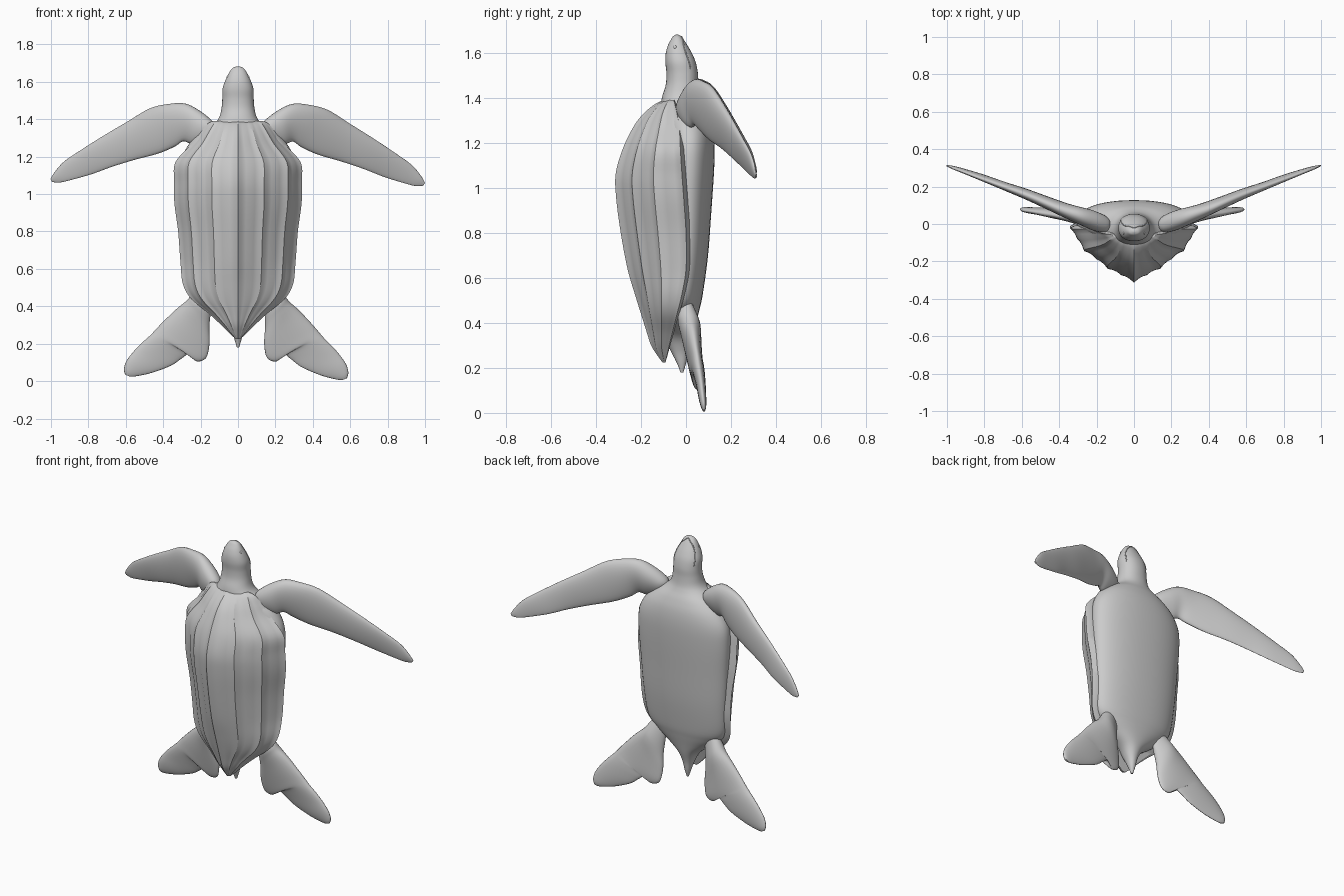
import bpy, bmesh
from math import sin, cos, pi, copysign
from mathutils import Vector, Matrix

if "Cube" in bpy.data.objects:
    bpy.data.objects.remove(bpy.data.objects["Cube"])


def spline(rows, k=5):
    """Catmull-Rom interpolation through rows of numbers."""
    out = []
    for i in range(len(rows) - 1):
        p = [rows[max(i - 1, 0)], rows[i], rows[i + 1], rows[min(i + 2, len(rows) - 1)]]
        for j in range(k):
            t = j / k
            out.append([0.5 * (2 * b + (c - a) * t + (2 * a - 5 * b + 4 * c - d) * t * t
                               + (3 * b - a - 3 * c + d) * t ** 3) for a, b, c, d in zip(*p)])
    return out + [list(rows[-1])]


def loft(name, rings, angle=40, turn=0, pivot=(0, 0, 0)):
    bm = bmesh.new()
    loops = [[bm.verts.new(p) for p in r] for r in rings]
    n = len(loops[0])
    for a, b in zip(loops, loops[1:]):
        for i in range(n):
            bm.faces.new((a[i], a[(i + 1) % n], b[(i + 1) % n], b[i]))
    bm.faces.new(loops[0])
    bm.faces.new(loops[-1])
    bmesh.ops.recalc_face_normals(bm, faces=bm.faces)
    if turn:
        bmesh.ops.rotate(bm, verts=bm.verts, cent=pivot, matrix=Matrix.Rotation(turn, 3, 'Y'))
    me = bpy.data.meshes.new(name)
    bm.to_mesh(me)
    bm.free()
    ob = bpy.data.objects.new(name, me)
    bpy.context.collection.objects.link(ob)
    bpy.ops.object.select_all(action='DESELECT')
    ob.select_set(True)
    bpy.context.view_layer.objects.active = ob
    bpy.ops.object.shade_smooth_by_angle(angle=angle * pi / 180)
    return ob


# Body, tail, neck and head: z, half width, front y, back y
body_rows = [
    (.18, .006, -.025, -.012), (.22, .018, -.04, .0), (.28, .035, -.07, .012),
    (.34, .07, -.10, .03), (.40, .15, -.12, .045), (.46, .225, -.12, .06),
    (.53, .268, -.11, .075), (.70, .285, -.10, .098), (.90, .298, -.10, .113),
    (1.08, .308, -.10, .125), (1.19, .30, -.10, .127), (1.27, .26, -.10, .118),
    (1.33, .20, -.105, .098), (1.375, .13, -.11, .075), (1.41, .101, -.105, .062),
    (1.46, .088, -.09, .055), (1.51, .084, -.087, .053), (1.56, .083, -.092, .043),
    (1.60, .071, -.09, .026), (1.635, .055, -.08, .006), (1.66, .041, -.067, -.01),
    (1.675, .027, -.057, -.022), (1.682, .008, -.045, -.033)]


def body_ring(row, n=48):
    z, w, f, b = row
    ring = []
    for i in range(n):
        c, s = cos(2 * pi * i / n), sin(2 * pi * i / n)
        ring.append((w * copysign(abs(c) ** .92, c),
                     (f + b) / 2 + (b - f) / 2 * copysign(abs(s) ** .92, s), z))
    return ring


body = loft("body_and_head", [body_ring(r) for r in spline(body_rows)], 60)

# Ridged carapace: z, half width, keel y, rim y
shell_rows = [
    (1.392, .13, -.095, -.055), (1.375, .165, -.135, -.05), (1.33, .20, -.19, -.04),
    (1.27, .245, -.235, -.03), (1.17, .335, -.283, -.025), (1.06, .341, -.313, -.018),
    (.95, .34, -.31, -.01), (.80, .32, -.29, .0), (.64, .308, -.26, .0),
    (.52, .295, -.225, -.02), (.44, .25, -.20, -.04), (.36, .155, -.175, -.06),
    (.30, .09, -.155, -.075), (.255, .045, -.127, -.085), (.225, .012, -.105, -.092)]
ridges = [(0, 1), (.41, .75), (.78, .43), (1, 0)]


def shell_ring(row):
    z, w, d, r = row
    half = []
    for (x0, h0), (x1, h1) in zip(ridges, ridges[1:]):
        for j in range(6):
            t = j / 6
            sag = .035 * (abs(sin(2 * pi * t)) * .6 + sin(pi * t) * .4)
            half.append((x0 + (x1 - x0) * t - sag * .3, h0 + (h1 - h0) * t - sag))
    half[0] = (0, 1)
    half += [(1, 0), (.9, -.06)]
    pts = [(x * w, r + (d - r) * h, z) for x, h in half]
    return pts + [(-x, y, z) for x, y, z in reversed(pts[1:])]


loft("carapace", [shell_ring(r) for r in spline(shell_rows)], 28)


# Flippers: leading x z, trailing x z, y, half thickness
def flipper(name, rows, side, turn=0, pivot=(0, 0, 0), n=28):
    rings = []
    for lx, lz, tx, tz, y, t in spline(rows):
        ring = []
        for i in range(n):
            a = 2 * pi * i / n
            u = (1 - cos(a)) / 2
            thick = t * sin(a) * (1.12 - .45 * u)
            ring.append((side * (lx + (tx - lx) * u), y + thick, lz + (tz - lz) * u))
        rings.append(ring)
    loft(name, rings, 60, turn, pivot)


front_rows = [
    (.125, 1.36, .15, 1.31, .0, .015), (.145, 1.395, .185, 1.28, .0, .048),
    (.21, 1.445, .25, 1.268, .02, .058), (.29, 1.482, .295, 1.28, .043, .052),
    (.38, 1.477, .34, 1.25, .07, .045), (.48, 1.45, .43, 1.21, .11, .038),
    (.60, 1.375, .55, 1.175, .16, .031), (.72, 1.30, .67, 1.135, .205, .024),
    (.84, 1.22, .78, 1.092, .25, .018), (.93, 1.155, .89, 1.058, .285, .013),
    (.98, 1.095, .95, 1.043, .303, .009), (1.0, 1.06, .99, 1.045, .312, .004)]
rear_rows = [
    (.22, .50, .13, .46, .0, .03), (.255, .45, .142, .36, .01, .05),
    (.28, .42, .145, .29, .02, .05), (.33, .375, .14, .20, .03, .042),
    (.40, .30, .155, .125, .042, .034), (.43, .265, .205, .105, .048, .031),
    (.46, .23, .245, .142, .053, .029), (.50, .19, .28, .12, .06, .026),
    (.54, .145, .34, .075, .067, .022), (.578, .09, .44, .032, .073, .018),
    (.59, .045, .52, .01, .078, .013), (.582, .015, .555, .005, .08, .006)]

for side, label, turn in ((1, "right", 0), (-1, "left", 1)):
    flipper("front_flipper_" + label, front_rows, side, .025 * turn, (side * .2, 0, 1.2))
    flipper("rear_flipper_" + label, rear_rows, side, .05 * turn, (side * .2, 0, .45))
    # Eyes
    bpy.ops.mesh.primitive_uv_sphere_add(segments=16, ring_count=8, radius=.009,
                                         location=(side * .052, -.048, 1.625))
    bpy.context.object.name = "eye_" + label
    bpy.ops.object.shade_smooth()

# Mouth line laid on the head surface
half = [(.07, .02, 1.53), (.07, .012, 1.565), (.06, -.002, 1.60),
        (.045, -.01, 1.635), (.02, -.014, 1.66), (0, -.022, 1.672)]
path = half + [(-x, y, z) for x, y, z in reversed(half[:-1])]
cu = bpy.data.curves.new("mouth_line", 'CURVE')
cu.dimensions = '3D'
cu.bevel_depth = .003
cu.bevel_resolution = 2
sp = cu.splines.new('POLY')
pts = spline(path, 4)
sp.points.add(len(pts) - 1)
for p, co in zip(sp.points, pts):
    hit = body.closest_point_on_mesh(Vector(co))[1]
    p.co = (*hit, 1)
bpy.context.collection.objects.link(bpy.data.objects.new("mouth_line", cu))
